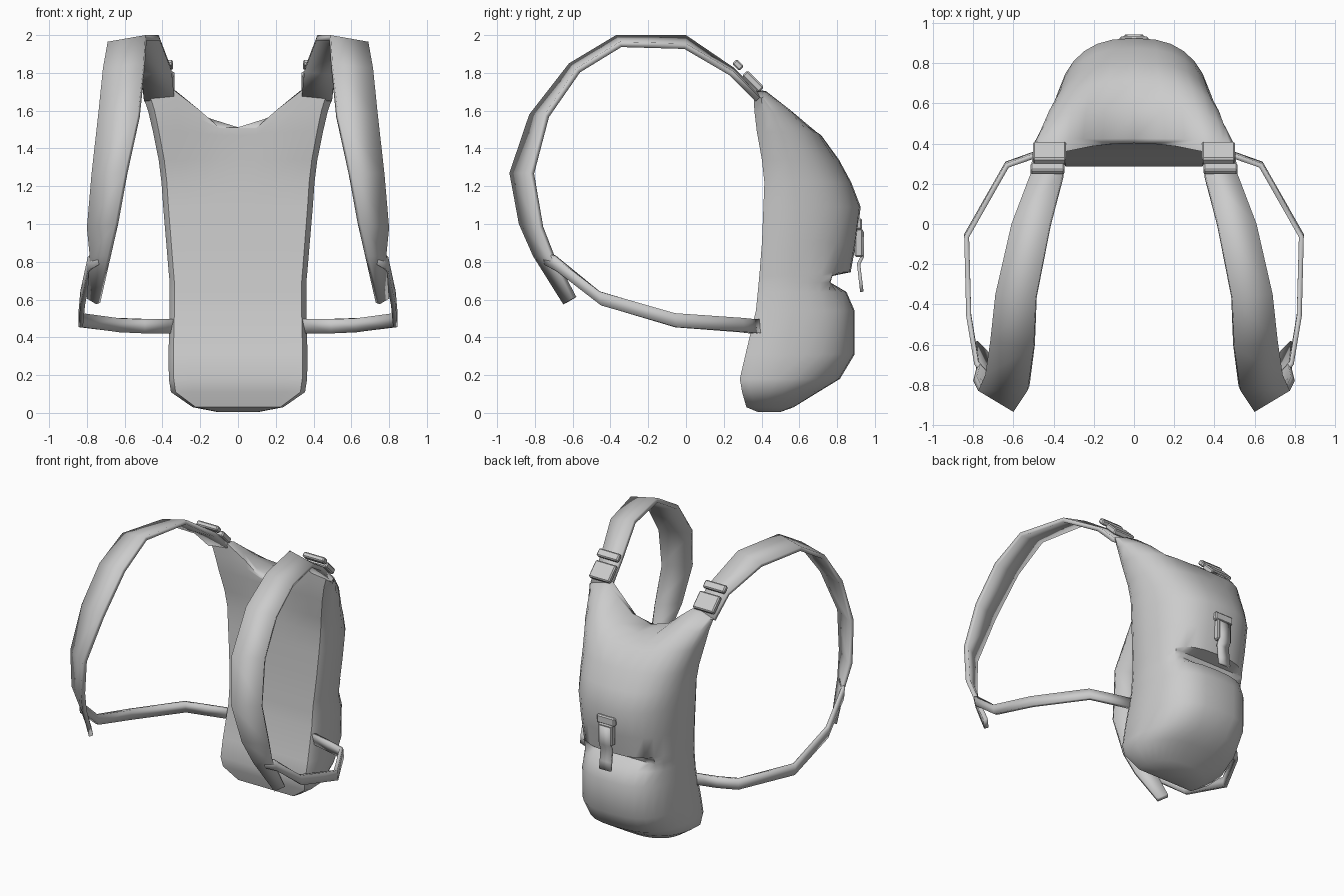
import bpy, bmesh, math
from mathutils import Vector, Matrix

cube = bpy.data.objects.get("Cube")
if cube:
    bpy.data.objects.remove(cube, do_unlink=True)

grey = bpy.data.materials.new("plain_grey")
grey.use_nodes = True
grey.diffuse_color = (0.6, 0.6, 0.6, 1)
grey.node_tree.nodes["Principled BSDF"].inputs["Base Color"].default_value = (0.6, 0.6, 0.6, 1)


def finish(name, bm, mirror=False, thickness=0, angle=40, fix=True):
    if fix:
        bmesh.ops.recalc_face_normals(bm, faces=bm.faces)
    mesh = bpy.data.meshes.new(name)
    bm.to_mesh(mesh)
    bm.free()
    mesh.materials.append(grey)
    ob = bpy.data.objects.new(name, mesh)
    bpy.context.collection.objects.link(ob)
    bpy.ops.object.select_all(action='DESELECT')
    ob.select_set(True)
    bpy.context.view_layer.objects.active = ob
    bpy.ops.object.shade_smooth_by_angle(angle=math.radians(angle))
    if thickness:
        mod = ob.modifiers.new("thickness", 'SOLIDIFY')
        mod.thickness = thickness
        mod.offset = -1
    if mirror:
        ob.modifiers.new("mirror", 'MIRROR')
    return ob


def ribbon(name, edge_a, edge_b, thickness, mirror=False):
    """Flat strap between two edge paths, thickened inward."""
    bm = bmesh.new()
    a = [bm.verts.new(p) for p in edge_a]
    b = [bm.verts.new(p) for p in edge_b]
    for i in range(len(a) - 1):
        bm.faces.new((a[i], a[i + 1], b[i + 1], b[i]))
    return finish(name, bm, mirror, thickness, fix=False)


def block(name, centre, size, tilt=0, mirror=False, bevel=0.008):
    bm = bmesh.new()
    m = Matrix.Translation(centre) @ Matrix.Rotation(math.radians(tilt), 4, 'X') @ Matrix.Diagonal((*size, 1))
    bmesh.ops.create_cube(bm, size=1, matrix=m)
    bmesh.ops.bevel(bm, geom=bm.edges[:], offset=bevel, segments=1, affect='EDGES')
    return finish(name, bm, mirror, angle=30)


# Bag body: rings of z, half width, front y, back y, squareness, front hollow, shoulder lift, back limit
rings = [
    (0.005, 0.11, 0.38, 0.50, 2.2, 0, 0, 9),
    (0.03, 0.24, 0.32, 0.57, 2.3, 0, 0, 9),
    (0.11, 0.355, 0.297, 0.70, 2.6, 0, 0, 9),
    (0.18, 0.366, 0.285, 0.815, 2.8, 0, 0, 9),
    (0.31, 0.368, 0.315, 0.893, 2.9, 0, 0, 9),
    (0.54, 0.362, 0.37, 0.893, 2.9, 0, 0, 9),
    (0.64, 0.362, 0.38, 0.85, 2.9, 0, 0, 9),
    (0.69, 0.362, 0.385, 0.85, 2.9, 0, 0, 0.765),
    (0.725, 0.365, 0.388, 0.87, 2.8, 0, 0, 0.775),
    (0.745, 0.367, 0.39, 0.872, 2.7, 0, 0, 9),
    (0.90, 0.38, 0.402, 0.90, 2.6, 0, 0, 9),
    (1.09, 0.396, 0.41, 0.925, 2.5, 0, 0, 9),
    (1.22, 0.405, 0.415, 0.875, 2.5, 0, 0, 9),
    (1.34, 0.42, 0.402, 0.81, 2.5, 0.01, 0, 9),
    (1.47, 0.45, 0.375, 0.715, 2.6, 0.03, 0.1, 9),
    (1.50, 0.475, 0.362, 0.57, 2.8, 0.04, 0.55, 9),
    (1.50, 0.50, 0.358, 0.425, 2.8, 0.045, 1.0, 9),
]


def shoulder(x):
    """Height of the neckline above its base, rising to the strap corners."""
    pts = [(0, 0.012), (0.1, 0.012), (0.2, 0.10), (0.335, 0.21), (0.51, 0.165)]
    x = min(abs(x), 0.505)
    for (x0, h0), (x1, h1) in zip(pts, pts[1:]):
        if x <= x1:
            return h0 + (h1 - h0) * (x - x0) / (x1 - x0)


bm = bmesh.new()
loops = []
for z, w, yf, yb, n, hollow, lift, limit in rings:
    yc = yf + min(0.045, (yb - yf) * 0.6)
    outline = []
    for i in range(17):
        t = math.pi * i / 16
        c, s = math.cos(t), math.sin(t)
        x = math.copysign(abs(c) ** (2 / n), c) * w
        outline.append((x, min(yc + (yb - yc) * max(s, 0) ** (2 / n), limit)))
    for f in (-0.93, -0.68, -0.42, -0.2, 0, 0.2, 0.42, 0.68, 0.93):
        outline.append((f * w, yf + hollow * (1 - min(1, abs(f) / 0.7) ** 2)))
    loops.append([bm.verts.new((x, y, z + lift * shoulder(x))) for x, y in outline])
for lo, hi in zip(loops, loops[1:]):
    for i in range(len(lo)):
        j = (i + 1) % len(lo)
        bm.faces.new((lo[i], lo[j], hi[j], hi[i]))
bm.faces.new(loops[0])
# Narrow top edge, bridged front to back
top = loops[-1]
back, front = top[:17], top[17:][::-1]
links = [0, 0, 0, 1, 1, 2, 3, 3, 4, 5, 5, 6, 7, 7, 8, 8, 8]
for i in range(16):
    a, b = front[links[i]], front[links[i + 1]]
    bm.faces.new((back[i], back[i + 1], b, a) if a != b else (back[i], back[i + 1], a))
finish("bag_body", bm, angle=50)

# Shoulder straps
inner = [(0.34, 0.39, 1.69), (0.355, 0.25, 1.83), (0.42, 0, 2.0), (0.49, -0.37, 2.0),
         (0.50, -0.62, 1.85), (0.53, -0.83, 1.58), (0.60, -0.935, 1.27),
         (0.65, -0.885, 1.0), (0.69, -0.81, 0.83), (0.75, -0.65, 0.575)]
outer = [(0.50, 0.39, 1.67), (0.515, 0.25, 1.81), (0.61, 0, 1.955), (0.69, -0.35, 1.965),
         (0.715, -0.58, 1.825), (0.74, -0.75, 1.58), (0.775, -0.83, 1.27),
         (0.80, -0.78, 0.98), (0.785, -0.72, 0.83), (0.80, -0.60, 0.605)]
ribbon("shoulder_straps", inner, outer, 0.03, mirror=True)

# Lower side straps: centre path and half height
path = [(0.33, 0.395, 0.46), (0.50, 0.35, 0.46), (0.64, 0.30, 0.465), (0.845, -0.06, 0.49),
        (0.835, -0.46, 0.605), (0.795, -0.70, 0.79), (0.74, -0.76, 0.82)]
ribbon("side_straps",
       [(x, y + 0.0, z + 0.038) for x, y, z in path],
       [(x, y + 0.01, z - 0.036) for x, y, z in path], 0.025, mirror=True)

# Shoulder buckles
block("shoulder_buckles", (0.42, 0.355, 1.755), (0.165, 0.125, 0.04), -45, mirror=True)
block("shoulder_buckle_bars", (0.43, 0.275, 1.842), (0.17, 0.055, 0.036), -45, mirror=True)

# Rear clip with a hanging tab
block("clip_top_bar", (0, 0.915, 1.0), (0.145, 0.035, 0.06))
block("clip_body", (0, 0.915, 0.90), (0.115, 0.045, 0.15))
tab = [(0.925, 0.96), (0.925, 0.83), (0.905, 0.79), (0.915, 0.70), (0.922, 0.64)]
ribbon("clip_tab", [(-0.045, y, z) for y, z in tab], [(0.045, y, z) for y, z in tab], 0.018)
